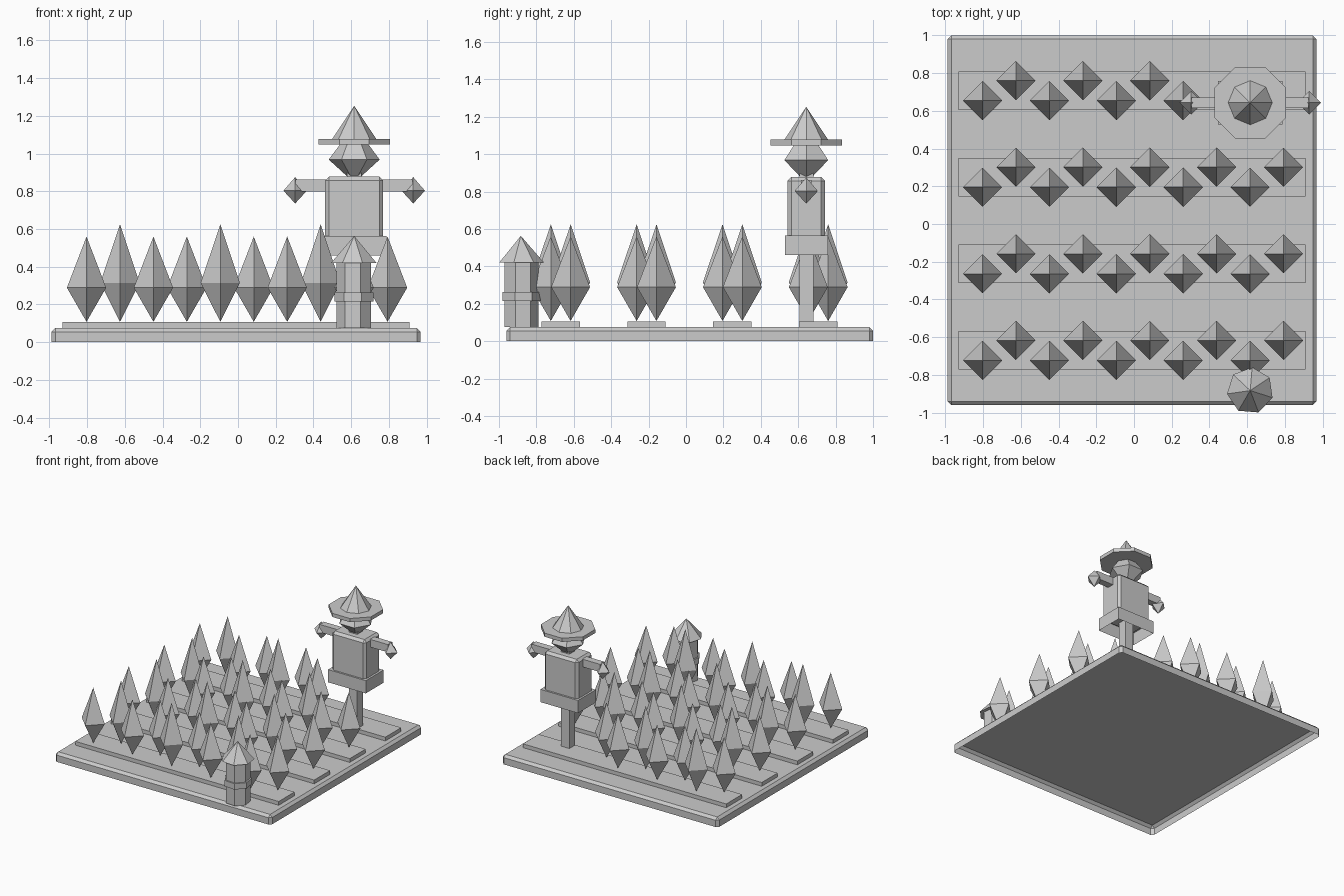
import bpy, bmesh, math
from mathutils import Vector

cube = bpy.data.objects.get("Cube")
if cube:
    bpy.data.objects.remove(cube, do_unlink=True)

COLOUR = (0.6, 0.6, 0.6, 1)
grey = bpy.data.materials.new("plain_grey")
grey.use_nodes = True
grey.diffuse_color = COLOUR
grey.node_tree.nodes["Principled BSDF"].inputs["Base Color"].default_value = COLOUR


def finish(name, bm):
    mesh = bpy.data.meshes.new(name)
    bm.to_mesh(mesh)
    bm.free()
    mesh.materials.append(grey)
    ob = bpy.data.objects.new(name, mesh)
    bpy.context.collection.objects.link(ob)
    return ob


def box(name, x, y, z0, z1, width, depth, bevel=0, open_bottom=False):
    """Upright box between two heights, optionally bevelled or hollow below."""
    bm = bmesh.new()
    bmesh.ops.create_cube(bm, size=1)
    for v in bm.verts:
        v.co = Vector((x + v.co.x * width, y + v.co.y * depth,
                       z0 + (v.co.z + 0.5) * (z1 - z0)))
    if open_bottom:
        bm.normal_update()
        bottom = [f for f in bm.faces if f.normal.z < -0.5]
        bmesh.ops.delete(bm, geom=bottom, context='FACES_ONLY')
    if bevel:
        edges = [e for e in bm.edges if not e.is_boundary]
        bmesh.ops.bevel(bm, geom=edges, offset=bevel, segments=1,
                        profile=0.5, affect='EDGES')
    return finish(name, bm)


def lathe(name, x, y, sides, profile, phase=0):
    """Faceted solid from (radius, height) pairs; zero radius makes a point."""
    bm = bmesh.new()
    rings = []
    for r, z in profile:
        if r == 0:
            rings.append([bm.verts.new((x, y, z))] * sides)
        else:
            angles = [phase + math.tau * i / sides for i in range(sides)]
            rings.append([bm.verts.new((x + r * math.cos(a), y + r * math.sin(a), z))
                          for a in angles])
    for low, high in zip(rings, rings[1:]):
        for i in range(sides):
            j = (i + 1) % sides
            corners = dict.fromkeys((low[i], low[j], high[j], high[i]))
            bm.faces.new(list(corners))
    for ring in (rings[0], rings[-1]):
        if ring[0] != ring[1]:
            bm.faces.new(ring)
    bmesh.ops.recalc_face_normals(bm, faces=bm.faces)
    return finish(name, bm)


# Ground slab, hollow underneath
GROUND = 0.075
box("ground_slab", -0.01, 0.02, 0, GROUND, 1.956, 1.96, bevel=0.02, open_bottom=True)

# Raised beds with zigzag crops; the back bed leaves room for the scarecrow
for row in range(4):
    bed_y = -0.67 + 0.459 * row
    box(f"bed_{row + 1}", -0.011, bed_y, GROUND, 0.106, 1.84, 0.205)
    for i in range(7 if row == 3 else 10):
        height = 0.517 if i % 3 == 1 else 0.452
        side = 1 if i % 2 else -1
        lathe(f"crop_{row + 1}_{i + 1}", -0.803 + 0.1773 * i, bed_y + side * 0.053, 4,
              [(0, 0.108), (0.104, 0.108 + 0.4 * height), (0, 0.108 + height)])

# Scarecrow
SX, SY = 0.616, 0.643
box("scarecrow_pole", SX, SY, GROUND, 0.92, 0.075, 0.075)
box("scarecrow_body", SX, SY, 0.54, 0.877, 0.307, 0.2, bevel=0.02)
box("scarecrow_skirt", SX, SY, 0.46, 0.564, 0.34, 0.23, open_bottom=True)
box("scarecrow_arms", SX, SY, 0.8, 0.863, 0.62, 0.056)
for name, side in (("left", 1), ("right", -1)):
    lathe(f"scarecrow_{name}_hand", SX + side * 0.313, SY, 4,
          [(0, 0.735), (0.062, 0.803), (0, 0.875)])
lathe("scarecrow_head", SX, SY, 6, [(0, 0.845), (0.135, 0.968), (0, 1.15)])
lathe("hat_brim", SX, SY, 8, [(0.206, 1.047), (0.206, 1.077)], phase=math.pi / 8)
lathe("hat_crown", SX, SY, 8, [(0.117, 1.077), (0, 1.253)])

# Front marker post with band and pointed roof
PX, PY, TURN = 0.616, -0.883, math.radians(-69)
lathe("marker_post", PX, PY, 7, [(0.094, GROUND), (0.094, 0.43)], TURN)
lathe("marker_band", PX, PY, 7, [(0.106, 0.215), (0.106, 0.263)], TURN)
lathe("marker_roof", PX, PY, 7, [(0.124, 0.42), (0, 0.563)], TURN)
